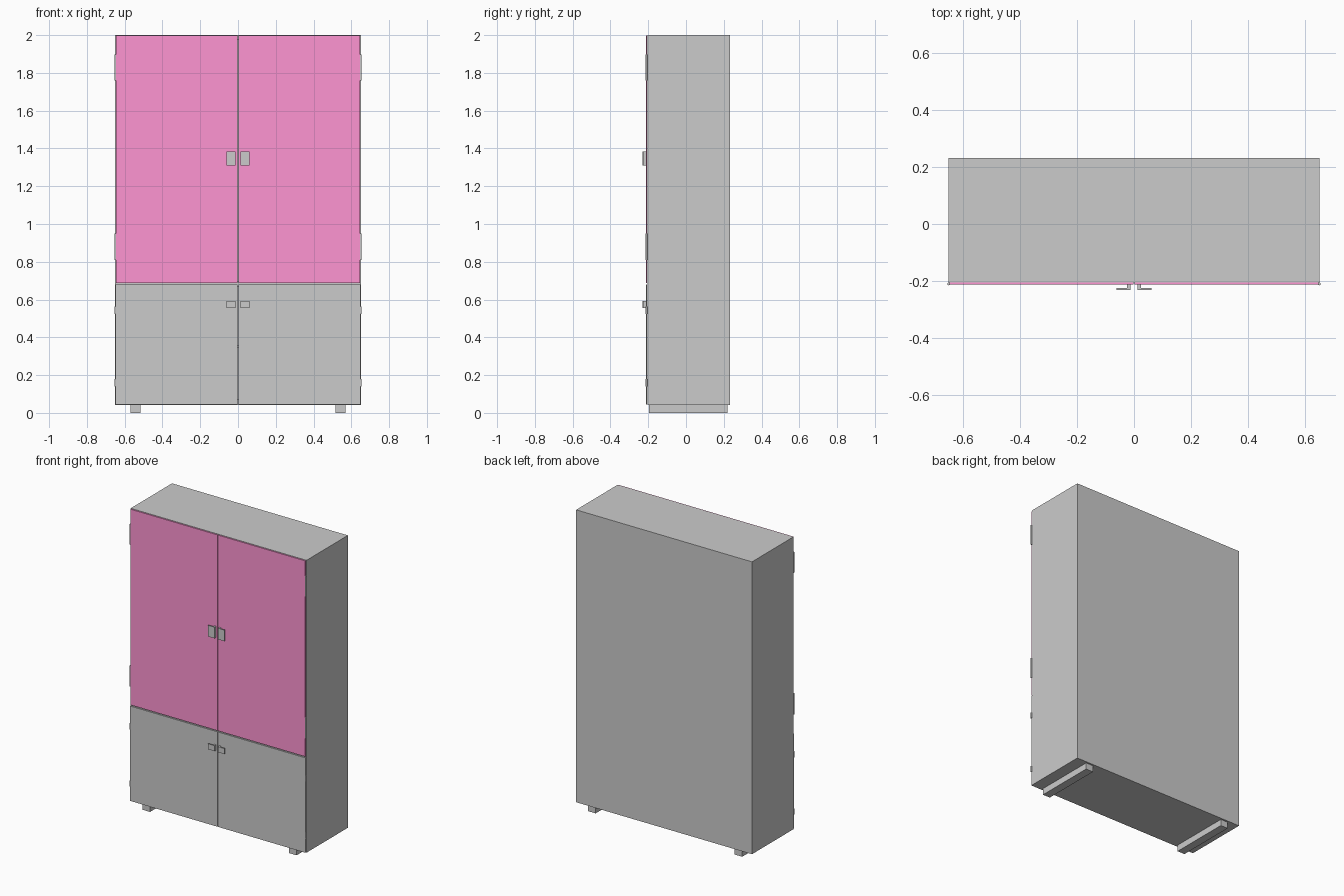
import bpy

if "Cube" in bpy.data.objects:
    bpy.data.objects.remove(bpy.data.objects["Cube"])

pink = bpy.data.materials.new("pink")
pink.diffuse_color = (1.0, 0.3, 0.65, 1)
pink.use_nodes = True
pink.node_tree.nodes["Principled BSDF"].inputs["Base Color"].default_value = pink.diffuse_color


def box(name, x, y, z, mat=None):
    """Box from (min, max) ranges on each axis."""
    bpy.ops.mesh.primitive_cube_add(
        size=1, location=[(a + b) / 2 for a, b in (x, y, z)])
    ob = bpy.context.object
    ob.name = name
    ob.scale = [b - a for a, b in (x, y, z)]
    bpy.ops.object.transform_apply(location=False, rotation=False, scale=True)
    if mat:
        ob.data.materials.append(mat)
    return ob


def sided(x, s):
    """Mirror an x range to side s."""
    return tuple(sorted((x[0] * s, x[1] * s)))


W, FRONT, BACK = 0.651, -0.205, 0.232
T = 0.025
INNER = (-W + T, W - T)

# hollow carcass
box("back_panel", INNER, (BACK - 0.015, BACK), (0.07, 2 - T))
box("top_panel", (-W, W), (FRONT, BACK), (2 - T, 2.0))
box("bottom_panel", (-W, W), (FRONT, BACK), (0.043, 0.07))
box("middle_shelf", INNER, (FRONT, BACK - 0.015), (0.67, 0.695))
box("lower_shelf", INNER, (FRONT + 0.005, BACK - 0.015), (0.345, 0.36))

for s, side in ((-1, "left"), (1, "right")):
    box(side + "_panel", sided((W - T, W), s), (FRONT, BACK), (0.07, 2 - T))
    # runner foot
    box(side + "_foot", sided((0.515, 0.57), s), (-0.195, 0.22), (0, 0.043))
    # doors
    door_y = (-0.213, FRONT - 0.001)
    box(side + "_upper_door", sided((0.002, 0.647), s), door_y, (0.688, 1.998), pink)
    box(side + "_lower_door", sided((0.002, 0.649), s), door_y, (0.045, 0.680))
    # L-shaped handles: stem and plate
    for level, z in (("upper", (1.31, 1.385)), ("lower", (0.555, 0.592))):
        box(f"{side}_{level}_handle_stem", sided((0.012, 0.024), s), (-0.225, -0.213), z)
        box(f"{side}_{level}_handle_plate", sided((0.012, 0.062), s), (-0.231, -0.225), z)
    # hinge barrels
    for i, (a, b) in enumerate(((1.76, 1.897), (0.81, 0.95), (0.523, 0.562), (0.14, 0.18))):
        bpy.ops.mesh.primitive_cylinder_add(
            vertices=16, radius=0.005, depth=b - a,
            location=(s * 0.65, -0.21, (a + b) / 2))
        bpy.context.object.name = f"{side}_hinge_{i + 1}"
        bpy.ops.object.shade_smooth_by_angle()
